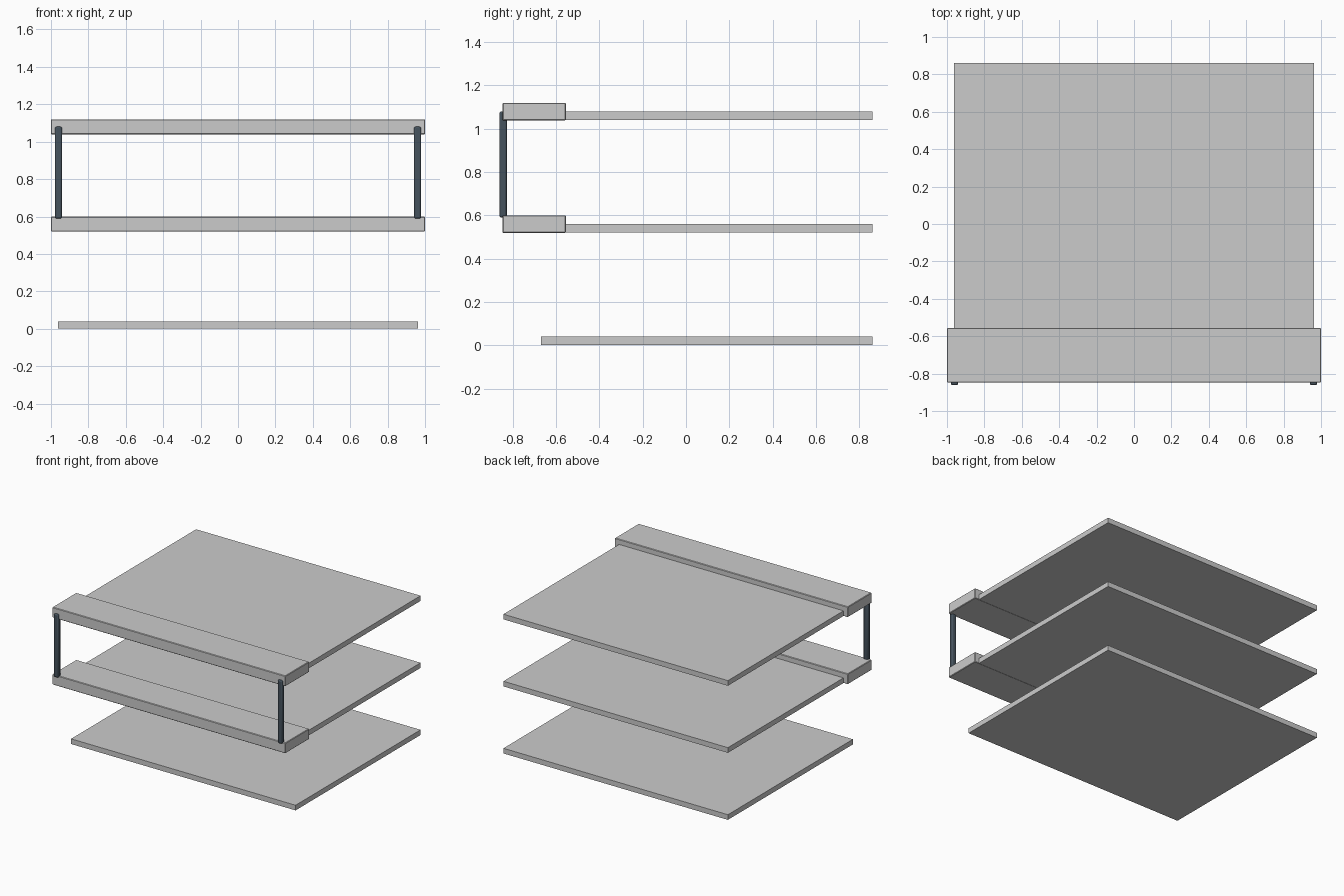
import bpy

if "Cube" in bpy.data.objects:
    bpy.data.objects.remove(bpy.data.objects["Cube"])


def box(name, x, y, z, bevel=0.0, segments=1, mat=None):
    """Box from (min, max) ranges, with optional rounded edges."""
    bpy.ops.mesh.primitive_cube_add(
        size=1, location=[(a + b) / 2 for a, b in (x, y, z)])
    ob = bpy.context.object
    ob.name = name
    ob.scale = [b - a for a, b in (x, y, z)]
    bpy.ops.object.transform_apply(location=False, rotation=False, scale=True)
    if bevel:
        mod = ob.modifiers.new("edge_bevel", 'BEVEL')
        mod.width = bevel
        mod.segments = segments
    if mat:
        ob.data.materials.append(mat)
    return ob


steel = bpy.data.materials.new("dark_steel")
steel.diffuse_color = (0.06, 0.085, 0.11, 1)
steel.use_nodes = True
steel.node_tree.nodes["Principled BSDF"].inputs["Base Color"].default_value = steel.diffuse_color

# Three stacked floor slabs
for name, z in (("ground", 0.0), ("first", 0.52), ("second", 1.04)):
    box(name + "_floor_slab", (-0.963, 0.963), (-0.67, 0.862), (z, z + 0.04))

# Thicker, wider front ledges on the upper two floors
for name, z in (("first", 0.52), ("second", 1.04)):
    box(name + "_floor_ledge", (-1, 1), (-0.848, -0.555), (z - 0.001, z + 0.08), bevel=0.004)

# Slim posts joining the ledges at the front corners
for side, x in (("left", -0.96), ("right", 0.96)):
    box(side + "_post", (x - 0.019, x + 0.019), (-0.862, -0.828), (0.59, 1.08),
        bevel=0.008, segments=2, mat=steel)
    bpy.ops.object.shade_smooth_by_angle()
